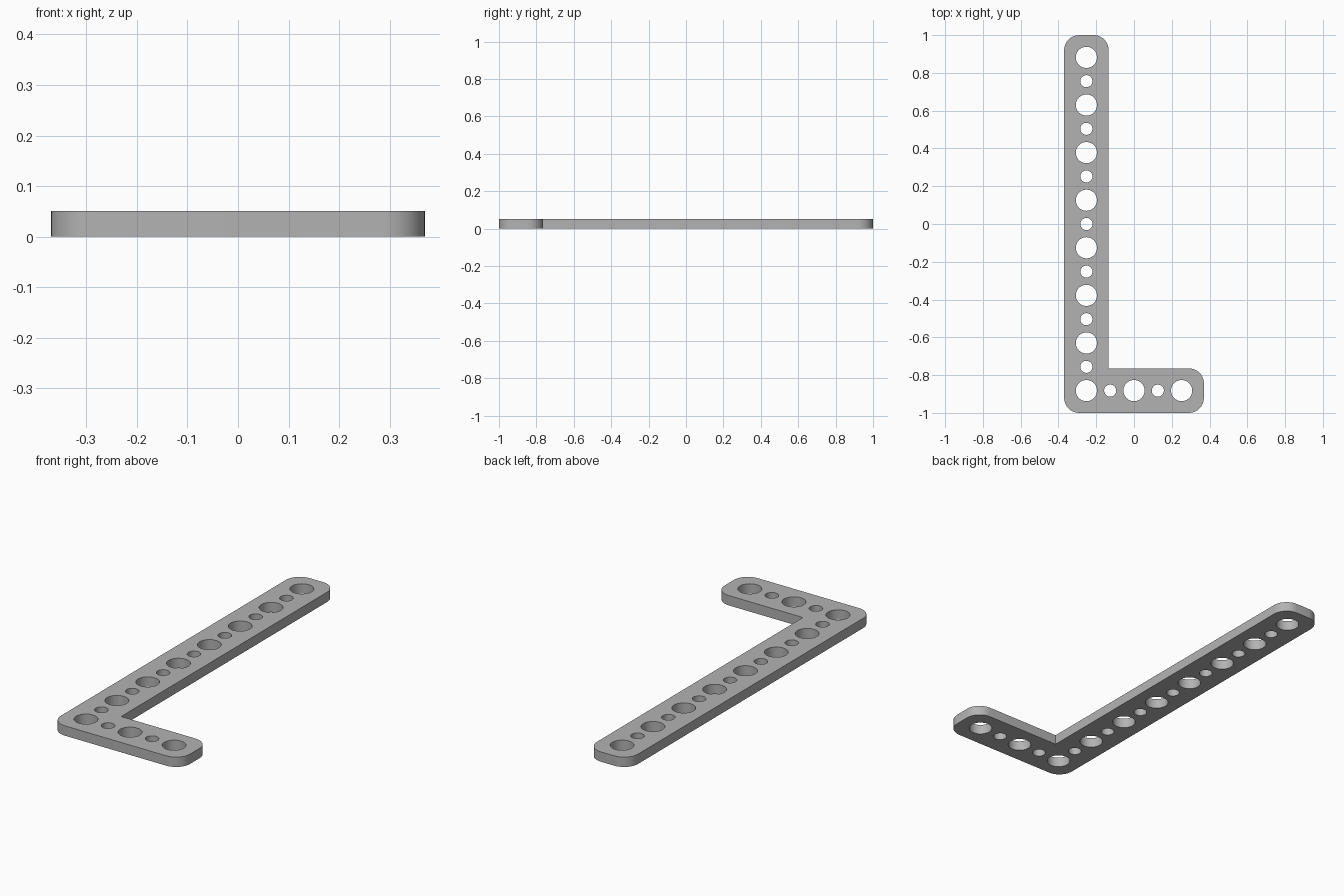
import bpy, bmesh
from math import sin, cos, pi, radians
from mathutils import Vector

if "Cube" in bpy.data.objects:
    bpy.data.objects.remove(bpy.data.objects["Cube"])

PITCH = 0.252        # spacing of the large holes
HALF = 0.118         # half the width of each arm
THICK = 0.051
CORNER = 0.08
BIG, SMALL = 0.056, 0.032

# Centre lines of the two arms
arm_x, arm_y = -PITCH, -3.5 * PITCH
left, right = arm_x - HALF, PITCH + HALF
front, back = arm_y - HALF, 3.5 * PITCH + HALF


def arc(cx, cy, radius, start, sweep, steps):
    return [(cx + radius * cos(start + sweep * i / steps),
             cy + radius * sin(start + sweep * i / steps)) for i in range(steps + 1)]


def rounded(x, y, sx, sy, start):
    """Rounded outer corner; sx, sy point from the corner into the plate."""
    return arc(x + sx * CORNER, y + sy * CORNER, CORNER, start, pi / 2, 10)


def add_loop(bm, points):
    verts = [bm.verts.new((x, y, 0)) for x, y in points]
    for a, b in zip(verts, verts[1:] + verts[:1]):
        bm.edges.new((a, b))


# L-shaped outline, counter-clockwise, with a sharp inner corner
outline = rounded(left, front, 1, 1, pi)
outline += rounded(right, front, -1, 1, 1.5 * pi)
outline += rounded(right, arm_y + HALF, -1, -1, 0)
outline += [(arm_x + HALF, arm_y + HALF)]
outline += rounded(arm_x + HALF, back, -1, -1, 0)
outline += rounded(left, back, 1, -1, pi / 2)

bm = bmesh.new()
add_loop(bm, outline)

# Alternating large and small holes along both arms
holes = [(arm_x, arm_y + i * PITCH / 2, i) for i in range(15)]
holes += [(arm_x + i * PITCH / 2, arm_y, i) for i in range(1, 5)]
for x, y, i in holes:
    radius = SMALL if i % 2 else BIG
    add_loop(bm, arc(x, y, radius, 0, 2 * pi, 40)[:-1])

# Fill the plate and give it thickness
bmesh.ops.triangle_fill(bm, edges=bm.edges[:], use_beauty=True, normal=Vector((0, 0, 1)))
region = bmesh.ops.extrude_face_region(bm, geom=bm.faces[:], use_keep_orig=True)
top = [v for v in region["geom"] if isinstance(v, bmesh.types.BMVert)]
bmesh.ops.translate(bm, verts=top, vec=(0, 0, THICK))
bmesh.ops.recalc_face_normals(bm, faces=bm.faces[:])

mesh = bpy.data.meshes.new("angle_bracket")
bm.to_mesh(mesh)
bm.free()
bracket = bpy.data.objects.new("angle_bracket", mesh)
bpy.context.collection.objects.link(bracket)

# Plain grey metal
grey = bpy.data.materials.new("grey_metal")
grey.use_nodes = True
colour = (0.45, 0.45, 0.45, 1)
grey.diffuse_color = colour
grey.node_tree.nodes["Principled BSDF"].inputs["Base Color"].default_value = colour
mesh.materials.append(grey)

# Smooth walls, crisp rims
bpy.ops.object.select_all(action="DESELECT")
bracket.select_set(True)
bpy.context.view_layer.objects.active = bracket
bpy.ops.object.shade_smooth_by_angle(angle=radians(30))
